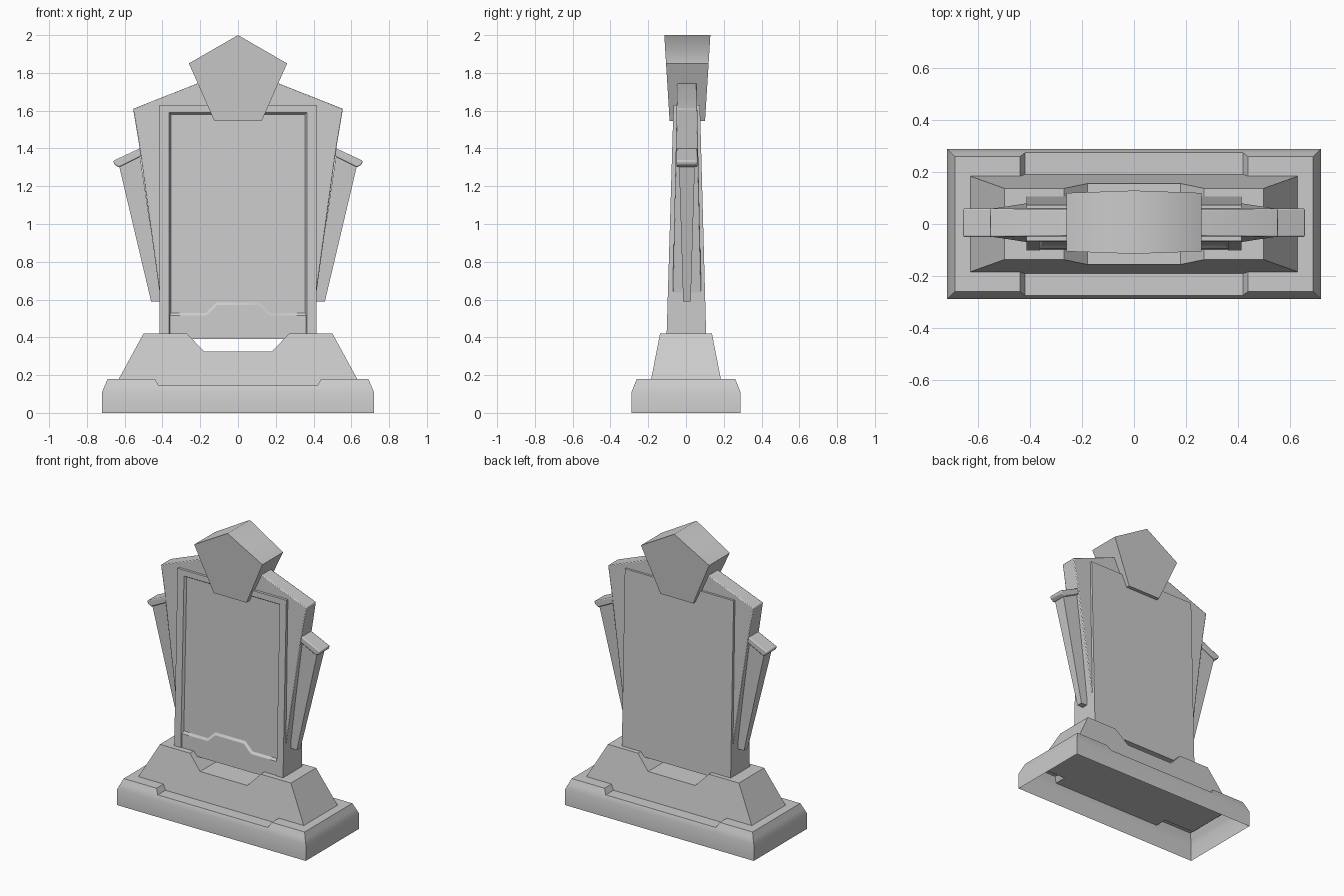
import bpy, bmesh, math

cube = bpy.data.objects.get("Cube")
if cube:
    bpy.data.objects.remove(cube)

stone = bpy.data.materials.new("grey_stone")
stone.use_nodes = True
GREY = (0.6, 0.6, 0.6, 1)
stone.diffuse_color = GREY
stone.node_tree.nodes["Principled BSDF"].inputs["Base Color"].default_value = GREY


def loft(name, loops, cap_start=True, cap_end=True, bevel=0, smooth=30):
    """Join matching loops of points into one mesh, with optional end caps."""
    bm = bmesh.new()
    rings = [[bm.verts.new(p) for p in loop] for loop in loops]
    for a, b in zip(rings, rings[1:]):
        for i in range(len(a)):
            j = (i + 1) % len(a)
            bm.faces.new((a[i], a[j], b[j], b[i]))
    if cap_start:
        bm.faces.new(rings[0])
    if cap_end:
        bm.faces.new(rings[-1])
    bmesh.ops.recalc_face_normals(bm, faces=bm.faces)
    mesh = bpy.data.meshes.new(name)
    bm.to_mesh(mesh)
    bm.free()
    mesh.materials.append(stone)
    ob = bpy.data.objects.new(name, mesh)
    bpy.context.collection.objects.link(ob)
    if bevel:
        mod = ob.modifiers.new("soft_edge", "BEVEL")
        mod.width = bevel
        mod.segments = 2
    bpy.ops.object.select_all(action="DESELECT")
    ob.select_set(True)
    bpy.context.view_layer.objects.active = ob
    bpy.ops.object.shade_smooth_by_angle(angle=math.radians(smooth))


def prism(name, outline, front, back, side=1, back_outline=None, **options):
    """Extrude an x-z outline between two depth rules."""
    loft(name,
         [[(side * x, front(z), z) for x, z in outline],
          [(side * x, back(z), z) for x, z in back_outline or outline]],
         **options)


def mirrored(half):
    return half + [(-x, z) for x, z in reversed(half)]


def rect(x0, x1, y, z):
    return [(x0, -y, z), (x1, -y, z), (x1, y, z), (x0, y, z)]


# Plinth: hollow shell, low shelf in the middle, raised ends
loft("plinth_wall",
     [rect(-.72, .72, .289, 0), rect(-.72, .72, .289, .11), rect(-.705, .705, .275, .145)],
     cap_start=False, cap_end=False)
loft("plinth_shelf", [rect(-.42, .42, .275, .145)], cap_start=False)
for side, label in ((1, "left"), (-1, "right")):
    loft(label + "_plinth_end",
         [rect(side * .42, side * .705, .275, .145),
          rect(side * .44, side * .69, .26, .18)], cap_start=False)

# Sloped foot with a notch across the middle
foot_y = lambda z: .191 - (z - .145) * .195
prism("foot", mirrored([(.65, .145), (.5, .42), (.27, .42), (.18, .325)]),
      lambda z: -foot_y(z), foot_y)

# Tapered slab, framed on the front
slab_front = lambda z: -.103 + (z - .4) * .03
slab_back = lambda z: .107 - (z - .4) * .027
recess = lambda z: slab_front(z) + .016
slab_outline = mirrored([(.415, .39), (.415, 1.63)])
prism("slab", slab_outline, recess, slab_back)
prism("frame",
      slab_outline + [(-.365, .39), (-.365, 1.59), (.365, 1.59), (.365, .39)],
      slab_front, recess,
      back_outline=slab_outline + [(-.355, .39), (-.355, 1.58), (.355, 1.58), (.355, .39)])
prism("lower_panel", mirrored([(.36, .39), (.36, .515), (.165, .515), (.11, .57)]),
      lambda z: slab_front(z) + .005, recess,
      back_outline=mirrored([(.36, .39), (.36, .53), (.17, .53), (.115, .585)]))

# Wings joined behind the keystone
wing_y = lambda z: .0755 - (z - .63) * .0215
prism("wings",
      mirrored([(.4, 1.61), (.4, .6), (.41, .6), (.52, 1.4), (.555, 1.61), (.2, 1.75)]),
      lambda z: .005 - wing_y(z), lambda z: .005 + wing_y(z), bevel=.006)

# Tapered side bars and their caps
bar_y = lambda z: .02 + (z - .59) * .03
for side, label in ((1, "left"), (-1, "right")):
    prism(label + "_bar", [(.405, .59), (.46, .59), (.63, 1.31), (.52, 1.37)],
          lambda z: .005 - bar_y(z), lambda z: .005 + bar_y(z), side)
    prism(label + "_bar_cap",
          [(.51, 1.405), (.66, 1.335), (.655, 1.315), (.63, 1.3), (.51, 1.36)],
          lambda z: -.05, lambda z: .06, side, bevel=.006)

# Five-sided keystone at the top, with a softly shaded ridge
key_y = lambda z: .122 - (2 - z) * .062
prism("keystone", [(0, 2), (.26, 1.85), (.125, 1.545), (-.125, 1.545), (-.26, 1.85)],
      lambda z: .007 - key_y(z), lambda z: .007 + key_y(z), smooth=62)
